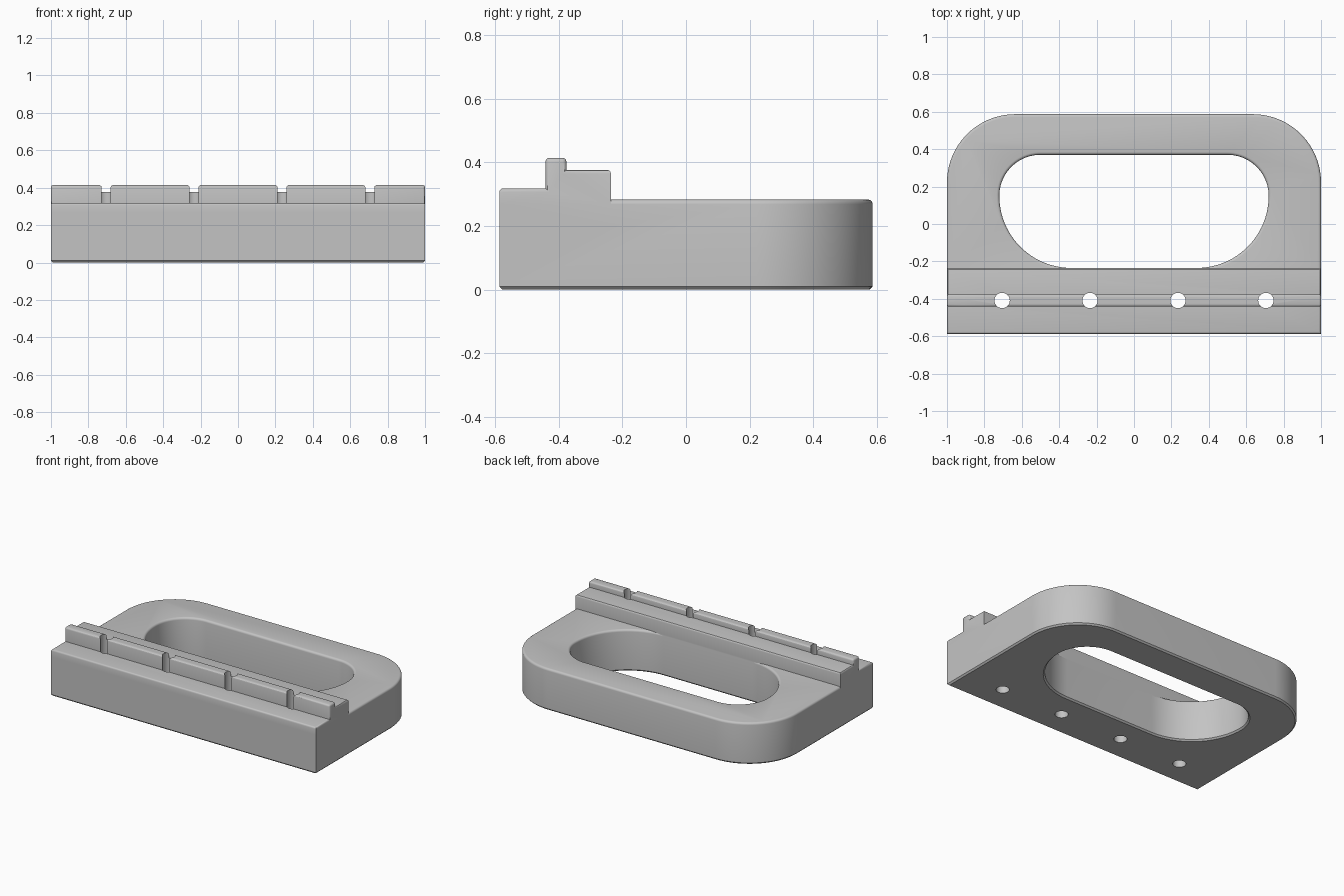
import bpy
import bmesh
from math import sin, cos, pi

cube = bpy.data.objects.get("Cube")
if cube:
    bpy.data.objects.remove(cube, do_unlink=True)

grey = bpy.data.materials.new("Plain grey")
grey.use_nodes = True
colour = (0.55, 0.55, 0.55, 1)
grey.diffuse_color = colour
grey.node_tree.nodes["Principled BSDF"].inputs["Base Color"].default_value = colour

WIDTH, BACK, FRONT = 1.0, 0.587, -0.587
STEP = -0.235      # rear face of the rail, flush with the front wall of the grip
TOP = 0.283        # top of the handle
FILLET = 0.015


def make_object(name, bm):
    bmesh.ops.recalc_face_normals(bm, faces=bm.faces)
    mesh = bpy.data.meshes.new(name)
    bm.to_mesh(mesh)
    bm.free()
    mesh.materials.append(grey)
    obj = bpy.data.objects.new(name, mesh)
    bpy.context.collection.objects.link(obj)
    return obj


def outline(back, front, d):
    """Mirrored outline of two corner arcs per side; zero steps is a square corner."""
    half = []
    for (cx, cy, r, steps), start in ((front, -pi / 2), (back, 0)):
        if steps == 0:
            half.append((cx + r + d, cy - r - d))
            continue
        for i in range(steps + 1):
            a = start + pi / 2 * i / steps
            half.append((cx + (r + d) * cos(a), cy + (r + d) * sin(a)))
    return half + [(-x, y) for x, y in reversed(half)]


def stack(name, back, front, levels):
    """Closed solid through outlines at (height, offset) levels."""
    bm = bmesh.new()
    rings = [[bm.verts.new((x, y, z)) for x, y in outline(back, front, d)]
             for z, d in levels]
    n = len(rings[0])
    for low, high in zip(rings, rings[1:]):
        for i in range(n):
            j = (i + 1) % n
            bm.faces.new((low[i], low[j], high[j], high[i]))
    bm.faces.new(rings[0])
    bm.faces.new(rings[-1])
    return make_object(name, bm)


def boolean(target, other, operation):
    mod = target.modifiers.new(operation.title(), 'BOOLEAN')
    mod.operation, mod.object, mod.solver = operation, other, 'EXACT'
    bpy.context.view_layer.objects.active = target
    bpy.ops.object.modifier_apply(modifier=mod.name)
    bpy.data.objects.remove(other, do_unlink=True)


def rounded_top(sign):
    """Levels of a quarter-round edge at the handle top."""
    return [(TOP - FILLET + FILLET * sin(a), sign * FILLET * (1 - cos(a)))
            for a in (0, pi / 8, pi / 4, 3 * pi / 8, pi / 2)]


# Handle slab with large rear corners
R = 0.365
body = stack("handle_body", (WIDTH - R, BACK - R, R, 24),
             (WIDTH - 0.05, FRONT + 0.05, 0.05, 0),
             [(0, -0.01), (0.01, 0)] + rounded_top(-1))

# Grip opening, flared at both rims
r_back, r_front = 0.22, 0.385
y_side = STEP + r_front
grip = stack("grip_cutter", (0.5, y_side, r_back, 24),
             (0.72 - r_front, y_side, r_front, 24),
             [(-0.01, 0.02), (0.01, 0)] + rounded_top(1) + [(TOP + 0.05, FILLET)])
boolean(body, grip, 'DIFFERENCE')

# Stepped rail across the front with a raised rib
profile = [(FRONT, 0.2), (STEP - 0.001, 0.2), (STEP - 0.001, 0.376), (-0.376, 0.376),
           (-0.376, 0.414), (-0.442, 0.414), (-0.442, 0.318), (FRONT, 0.318)]
bm = bmesh.new()
end = bm.faces.new([bm.verts.new((-WIDTH, y, z)) for y, z in profile])
ext = bmesh.ops.extrude_face_region(bm, geom=[end])
bmesh.ops.translate(bm, vec=(2 * WIDTH, 0, 0),
                    verts=[g for g in ext["geom"] if isinstance(g, bmesh.types.BMVert)])
bmesh.ops.recalc_face_normals(bm, faces=bm.faces)
upper = [e for e in bm.edges
         if e.is_convex and min(v.co.z for v in e.verts) > 0.3]
bmesh.ops.bevel(bm, geom=upper, offset=0.012, segments=3, profile=0.5, affect='EDGES')
rail = make_object("stepped_rail", bm)
boolean(body, rail, 'UNION')

# Four through holes centred on the rib
for x in (-0.705, -0.235, 0.235, 0.705):
    bpy.ops.mesh.primitive_cylinder_add(vertices=32, radius=0.041, depth=1,
                                        location=(x, -0.409, 0.25))
    boolean(body, bpy.context.object, 'DIFFERENCE')

# Keep one material slot and shade smoothly
body.data.materials.clear()
body.data.materials.append(grey)
for poly in body.data.polygons:
    poly.material_index = 0
bpy.ops.object.select_all(action='DESELECT')
body.select_set(True)
bpy.context.view_layer.objects.active = body
bpy.ops.object.shade_smooth_by_angle(angle=pi / 6)
